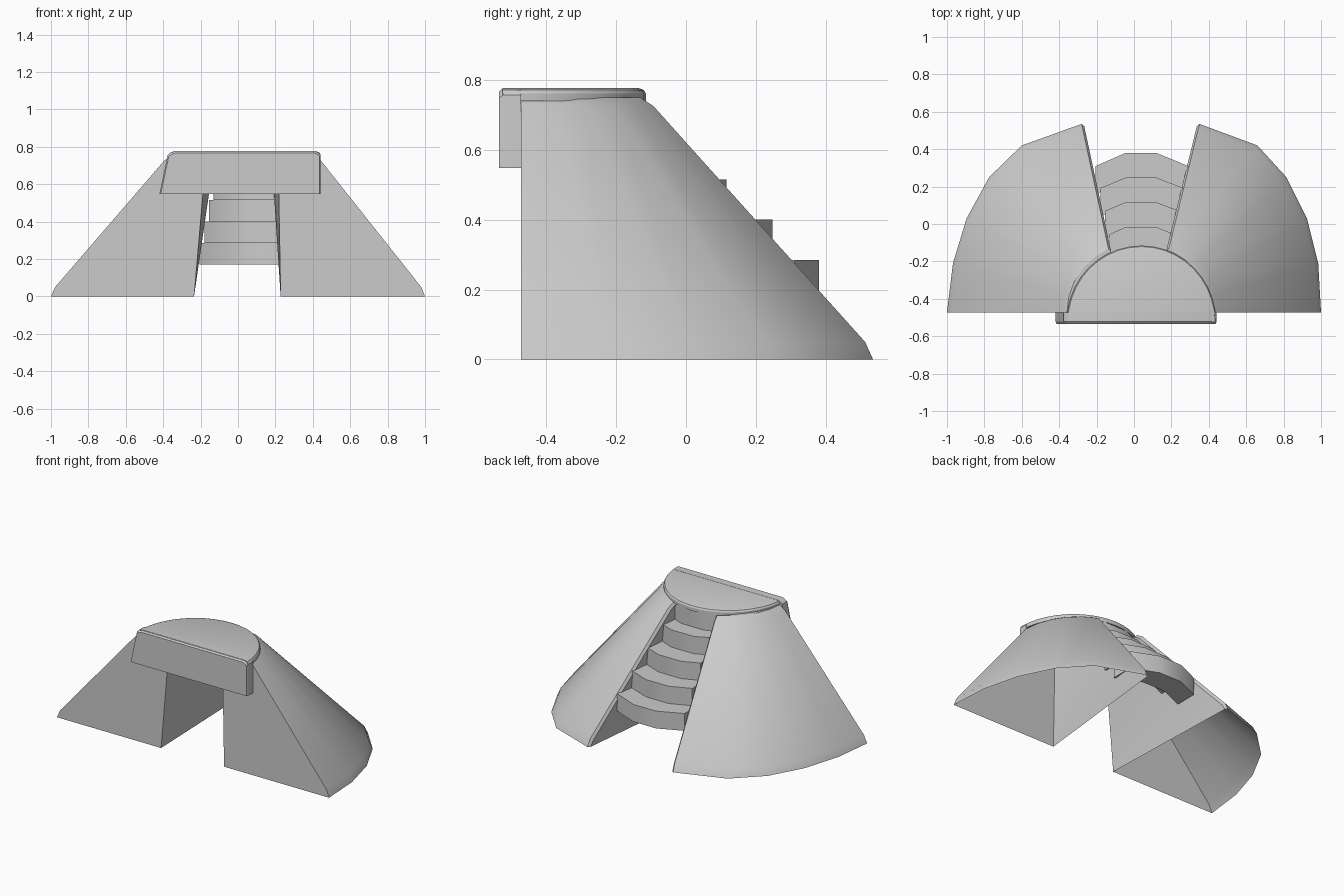
import bpy, bmesh, math
from mathutils import Vector

if "Cube" in bpy.data.objects:
    bpy.data.objects.remove(bpy.data.objects["Cube"])

FRONT = -0.472


def make(name, verts, faces, smooth=True):
    bm = bmesh.new()
    vs = [bm.verts.new(v) for v in verts]
    for f in faces:
        bm.faces.new([vs[i] for i in f])
    bmesh.ops.recalc_face_normals(bm, faces=bm.faces[:])
    me = bpy.data.meshes.new(name)
    bm.to_mesh(me)
    bm.free()
    ob = bpy.data.objects.new(name, me)
    bpy.context.collection.objects.link(ob)
    bpy.context.view_layer.objects.active = ob
    for o in bpy.context.selected_objects:
        o.select_set(False)
    ob.select_set(True)
    if smooth:
        bpy.ops.object.shade_smooth_by_angle(angle=math.radians(28))
    return ob


def loft(name, rings):
    """Closed solid through a stack of equal-length rings."""
    n = len(rings[0])
    verts = [p for r in rings for p in r]
    faces = [(k * n + i, k * n + (i + 1) % n, (k + 1) * n + (i + 1) % n, (k + 1) * n + i)
             for k in range(len(rings) - 1) for i in range(n)]
    faces += [tuple(range(n)), tuple(range((len(rings) - 1) * n, len(rings) * n))]
    return make(name, verts, faces)


def wing(name, base, cx, inner_bottom, inner_top):
    """Quarter-cone shell, open underneath, with a chamfered stairwell edge."""
    side = 1 if base[0][0] > 0 else -1
    centre = Vector((cx, FRONT))
    n = len(base)
    tips = []
    a_end = math.atan2(0.37, 0.16)
    for i in range(n):
        a = a_end * i / (n - 1)
        tips.append(centre + Vector((side * math.cos(a), math.sin(a))) * 0.395)
    rows = []
    for t, z in ((0, 0), (0.035, 0.05), (0.975, 0.725), (1.035, 0.75)):
        row = []
        for b, tip in zip(base, tips):
            p = Vector(b).lerp(tip, t)
            row.append((p.x, p.y, z))
        x, y, z = row[-1]
        row.append((x - side * 0.014, y - 0.012, max(z - 0.012, 0)))
        rows.append(row)
    m = n + 1
    verts = [p for r in rows for p in r]
    verts += [(inner_bottom, FRONT, 0), (inner_top, FRONT, 0.75)]
    ib, it = 4 * m, 4 * m + 1
    faces = [(k * m + i, k * m + i + 1, (k + 1) * m + i + 1, (k + 1) * m + i)
             for k in range(3) for i in range(m - 1)]
    faces.append((0, m, 2 * m, 3 * m, it, ib))                      # front wall
    faces.append((it,) + tuple(3 * m + i for i in range(m)))        # top cap
    e = [k * m + m - 1 for k in range(4)]
    faces += [(ib, e[0], e[1]), (ib, e[1], e[2]), (ib, e[2], it), (it, e[2], e[3])]
    return make(name, verts, faces)


# Two sloping side masses
wing("right_wing", [(1, FRONT), (0.985, -0.21), (0.925, 0.03), (0.815, 0.25),
                    (0.66, 0.42), (0.35, 0.535)], 0.035, 0.228, 0.215)
wing("left_wing", [(-1, FRONT), (-0.968, -0.21), (-0.895, 0.03), (-0.775, 0.25),
                   (-0.60, 0.42), (-0.28, 0.535)], 0.015, -0.235, -0.17)

# Curved stair blocks climbing between the wings
steps = [(-0.205, 0.29, 0.38, 0.31), (-0.18, 0.265, 0.248, 0.192),
         (-0.155, 0.24, 0.116, 0.07), (-0.13, 0.215, -0.016, -0.055),
         (-0.13, 0.205, -0.125, -0.16)]
for i, (x0, x1, y, ye) in enumerate(steps):
    arc = [(x0, ye), (-0.045, y), (0.12, y), (x1, ye)]
    plan = arc + [(px, py - 0.15) for px, py in reversed(arc)]
    top = 0.285 + 0.115 * i
    loft(f"step_{i + 1}", [[(px, py, z) for px, py in plan] for z in (top - 0.115, top)])


# Half-round platform on top
def half_disc(inset, z, n=20):
    return [(0.04 + (0.4 - inset) * math.cos(math.pi * i / n),
             -0.525 + (0.41 - inset) * math.sin(math.pi * i / n), z) for i in range(n + 1)]


loft("platform", [half_disc(0, 0.74), half_disc(0, 0.761),
                  half_disc(0.006, 0.771), half_disc(0.02, 0.776)])

# Front lintel hanging from the platform
outline = [(-0.42, 0.548), (0.442, 0.548), (0.442, 0.757), (0.434, 0.768), (0.415, 0.777),
           (-0.34, 0.777), (-0.362, 0.77), (-0.376, 0.757)]


def lintel_ring(y, s):
    return [(0.02 + (x - 0.02) * s, y, 0.66 + (z - 0.66) * (1 if z < 0.6 else 1 - (1 - s) * 6))
            for x, z in outline]


loft("front_lintel", [lintel_ring(-0.535, 0.985), lintel_ring(-0.522, 1), lintel_ring(FRONT, 1)])
